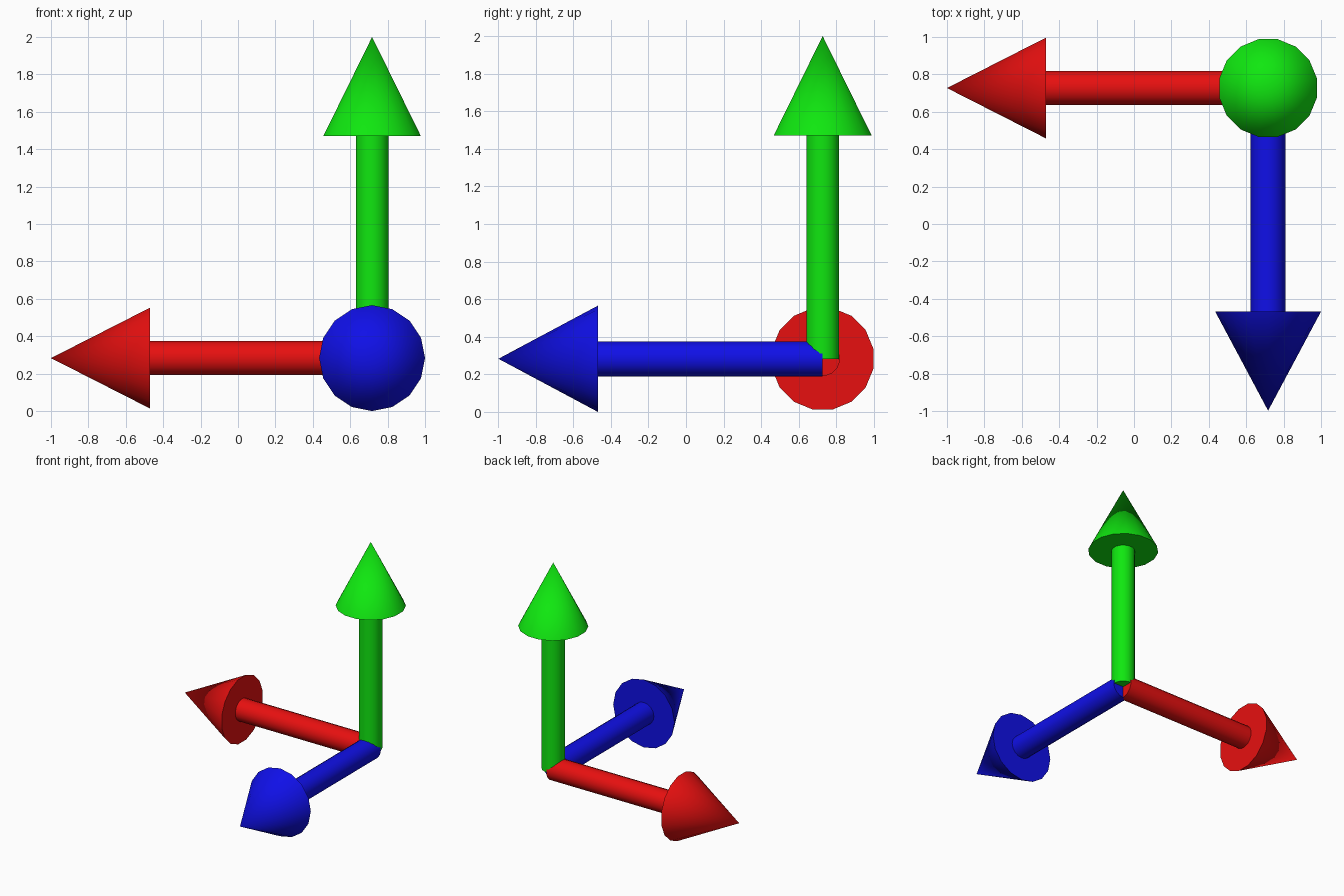
import bpy, bmesh, math
from mathutils import Matrix, Vector

cube = bpy.data.objects.get("Cube")
if cube:
    bpy.data.objects.remove(cube, do_unlink=True)

SIDES = 16
ORIGIN = Vector((0.717, 0.727, 0.283))


def material(name, color):
    mat = bpy.data.materials.new(name)
    mat.use_nodes = True
    mat.diffuse_color = color
    mat.node_tree.nodes["Principled BSDF"].inputs["Base Color"].default_value = color
    return mat


def tapered(name, mat, direction, start, end, r_start, r_end, spin):
    """Capped cone or cylinder from start to end along direction."""
    bm = bmesh.new()
    bmesh.ops.create_cone(bm, cap_ends=True, segments=SIDES, radius1=r_start,
                          radius2=r_end, depth=end - start,
                          matrix=Matrix.Translation((0, 0, (start + end) / 2))
                          @ Matrix.Rotation(spin, 4, "Z"))
    if r_end == 0:
        bmesh.ops.remove_doubles(bm, verts=bm.verts, dist=1e-5)
    turn = Vector((0, 0, 1)).rotation_difference(direction).to_matrix().to_4x4()
    bm.transform(Matrix.Translation(ORIGIN) @ turn)
    mesh = bpy.data.meshes.new(name)
    bm.to_mesh(mesh)
    bm.free()
    mesh.materials.append(mat)
    obj = bpy.data.objects.new(name, mesh)
    bpy.context.collection.objects.link(obj)
    bpy.ops.object.select_all(action="DESELECT")
    obj.select_set(True)
    bpy.context.view_layer.objects.active = obj
    bpy.ops.object.shade_smooth_by_angle(angle=math.radians(40))


def arrow(name, color, direction, length, head_radius, shaft_radius, spin):
    mat = material(name, color)
    neck = length - 0.53
    axis = Vector(direction)
    tapered(name + "_shaft", mat, axis, 0, neck, shaft_radius, shaft_radius, spin)
    tapered(name + "_head", mat, axis, neck, length, head_radius, 0, spin)


# Three arrows meeting at one corner
half = math.pi / SIDES
arrow("red_arrow", (0.8, 0.005, 0.005, 1), (-1, 0, 0), 1.717, 0.275, 0.092, half)
arrow("green_arrow", (0.005, 0.8, 0.005, 1), (0, 0, 1), 1.717, 0.266, 0.089, half)
arrow("blue_arrow", (0.005, 0.005, 0.8, 1), (0, -1, 0), 1.725, 0.283, 0.093, 0)
